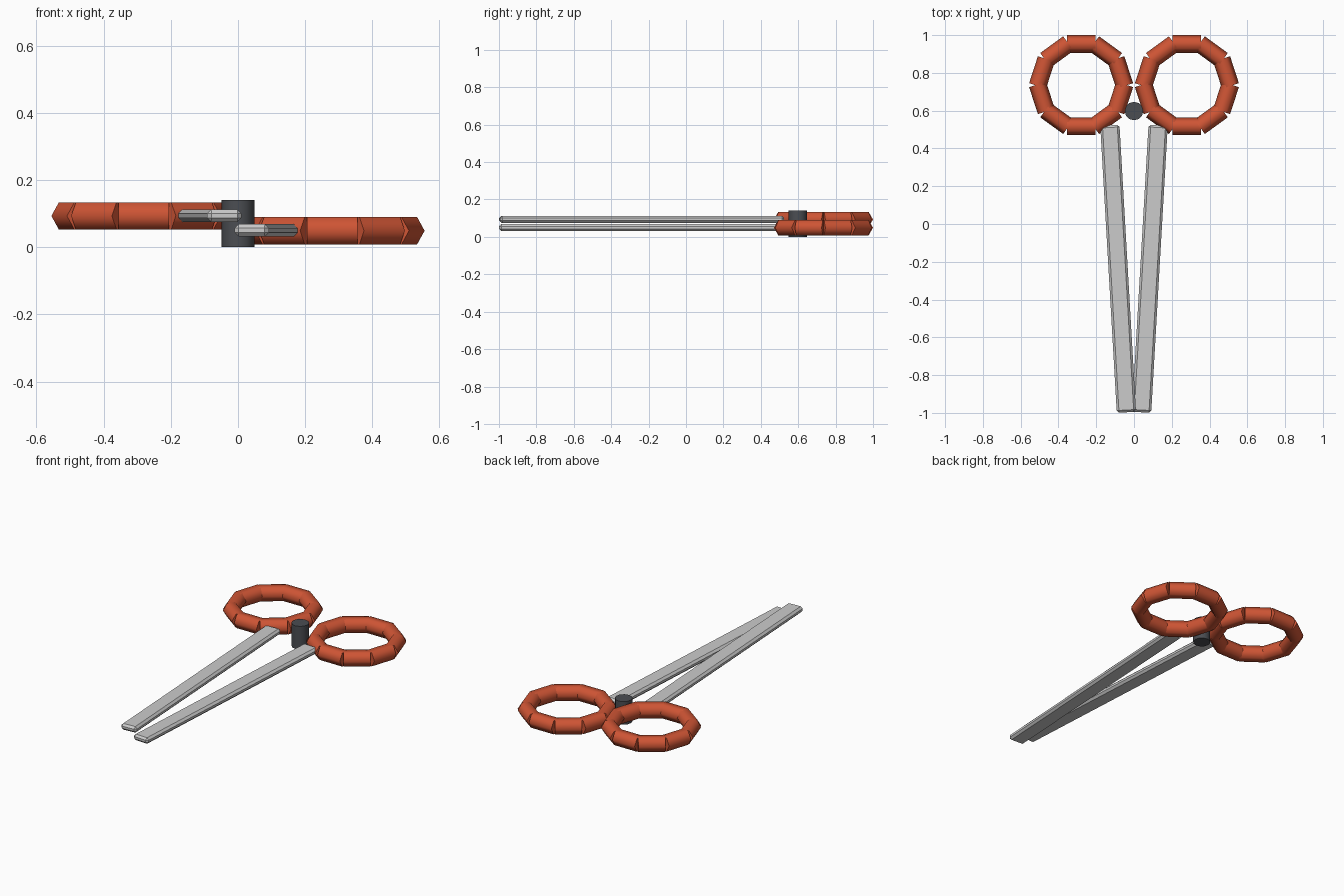
import bpy, math
from mathutils import Matrix

if "Cube" in bpy.data.objects:
    bpy.data.objects.remove(bpy.data.objects["Cube"])


def paint(obj, name, color):
    mat = bpy.data.materials.get(name) or bpy.data.materials.new(name)
    mat.diffuse_color = color
    mat.use_nodes = True
    mat.node_tree.nodes["Principled BSDF"].inputs["Base Color"].default_value = mat.diffuse_color
    obj.data.materials.append(mat)


def cylinder(name, sides, radius, depth, matrix, angle):
    bpy.ops.mesh.primitive_cylinder_add(vertices=sides, radius=radius, depth=depth)
    obj = bpy.context.object
    obj.name = name
    obj.data.transform(matrix)
    bpy.ops.object.shade_smooth_by_angle(angle=math.radians(angle))
    return obj


def handle_ring(name, x, y, z):
    # ten short hexagonal tubes laid around a circle, a ridge facing outward
    parts = []
    for i in range(10):
        a = math.radians(18 + 36 * i)
        m = (Matrix.Translation((x, y, z)) @ Matrix.Rotation(a, 4, 'Z')
             @ Matrix.Translation((0.218, 0, 0))
             @ Matrix.Rotation(math.pi / 2, 4, 'X') @ Matrix.Rotation(math.pi / 2, 4, 'Z'))
        parts.append(cylinder(name, 6, 0.047, 0.15, m, 65))
    bpy.ops.object.select_all(action='DESELECT')
    for p in parts:
        p.select_set(True)
    bpy.context.view_layer.objects.active = parts[0]
    bpy.ops.object.join()
    ring = bpy.context.object
    ring.name = name
    paint(ring, "handle_red", (0.62, 0.09, 0.035, 1))


def blade(name, side, z):
    # long flat bar with chamfered edges, leaning towards the centre at the tip
    bpy.ops.mesh.primitive_cube_add(size=1)
    obj = bpy.context.object
    obj.name = name
    obj.data.transform(Matrix.Diagonal((0.102, 1.522, 0.037, 1)))
    obj.location = (side * 0.084, -0.237, z)
    obj.rotation_euler.z = -side * math.radians(3.3)
    bev = obj.modifiers.new("chamfer", 'BEVEL')
    bev.width = 0.012
    bev.segments = 1


# two halves, the left one stacked above the right one
for label, side, z in (("left", -1, 0.093), ("right", 1, 0.049)):
    handle_ring(label + "_handle", side * 0.28, 0.735, z)
    blade(label + "_blade", side, z + 0.001)

# pivot pin
pin = cylinder("pivot_pin", 12, 0.049, 0.14, Matrix.Translation((0, 0.598, 0.07)), 40)
paint(pin, "pin_dark", (0.07, 0.075, 0.085, 1))
